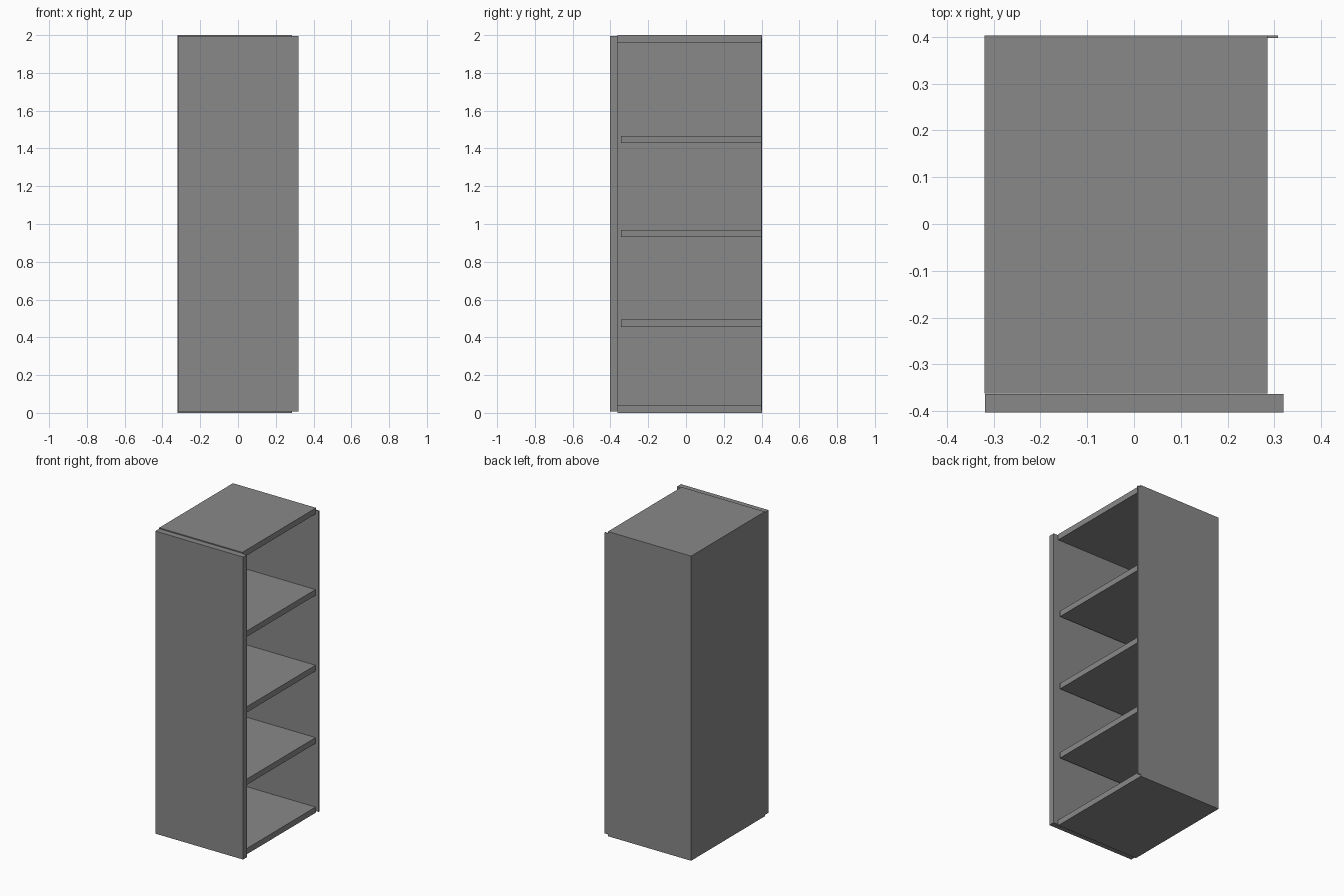
import bpy
import bmesh
from mathutils import Vector

cube = bpy.data.objects.get("Cube")
if cube:
    bpy.data.objects.remove(cube, do_unlink=True)

grey = bpy.data.materials.new("mid grey")
grey.use_nodes = True
colour = (0.25, 0.25, 0.25, 1)
grey.diffuse_color = colour
grey.node_tree.nodes["Principled BSDF"].inputs["Base Color"].default_value = colour


def board(name, x, y, z):
    """Box spanning the given (low, high) ranges."""
    low, high = Vector((x[0], y[0], z[0])), Vector((x[1], y[1], z[1]))
    bm = bmesh.new()
    bmesh.ops.create_cube(bm, size=1)
    for v in bm.verts:
        v.co = (low + high) / 2 + v.co * (high - low)
    mesh = bpy.data.meshes.new(name)
    bm.to_mesh(mesh)
    bm.free()
    mesh.materials.append(grey)
    obj = bpy.data.objects.new(name, mesh)
    bpy.context.collection.objects.link(obj)
    return obj


thick = 0.038
left, right = -0.319, 0.285
inner = left + thick
front, back = -0.362, 0.403
back_inner = back - 0.006

# Carcass: one closed side, the other side open
board("side_panel", (left, inner), (front, back), (0, 2))
board("bottom_panel", (inner, right), (front, back), (0, thick))
board("top_panel", (inner, right), (front, back), (2 - thick, 2))

# Thin back sheet, running past the open side
board("back_panel", (left + 0.012, 0.308), (back_inner, back), (0.012, 1.988))

# Shelves, set back from the door
for i, z in enumerate((0.456, 0.931, 1.428)):
    board(f"shelf_{i + 1}", (inner, right), (-0.345, back_inner), (z, z + thick))

# Door, standing just proud of the carcass front
board("door", (-0.318, 0.319), (-0.403, front - 0.001), (0.008, 1.994))
